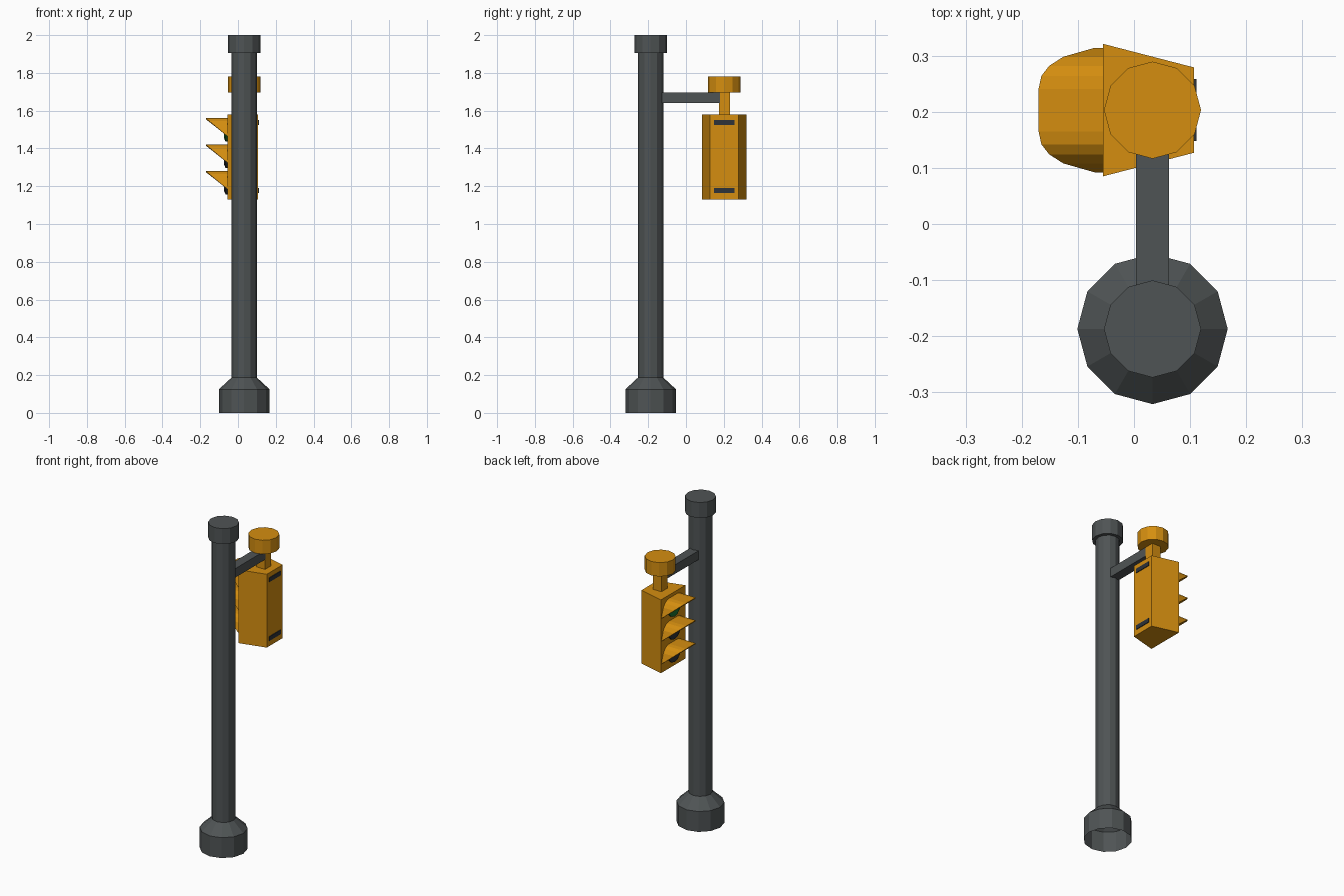
import bpy, math
from mathutils import Matrix, Vector

if "Cube" in bpy.data.objects:
    bpy.data.objects.remove(bpy.data.objects["Cube"])

CX, POLE_Y, HEAD_Y = 0.033, -0.187, 0.203


def material(name, rgb):
    m = bpy.data.materials.new(name)
    m.diffuse_color = (*rgb, 1)
    m.use_nodes = True
    m.node_tree.nodes["Principled BSDF"].inputs["Base Color"].default_value = m.diffuse_color
    return m


GREY = material("pole grey", (0.078, 0.088, 0.09))
YELLOW = material("signal yellow", (0.66, 0.27, 0.005))
DARK = material("dark glass", (0.026, 0.032, 0.04))
GREEN = material("green glass", (0.01, 0.17, 0.03))


def make(name, verts, faces, mat):
    me = bpy.data.meshes.new(name)
    me.from_pydata(verts, [], faces)
    me.materials.append(mat)
    ob = bpy.data.objects.new(name, me)
    bpy.context.collection.objects.link(ob)
    return ob


def lathe(name, profile, matrix, mat, close_bottom=True, n=12):
    """Turn (radius, height) points, listed bottom to top, around local z."""
    verts = [matrix @ Vector((r * math.cos(2 * math.pi * i / n),
                              r * math.sin(2 * math.pi * i / n), z))
             for r, z in profile for i in range(n)]
    faces = [(k * n + i, k * n + (i + 1) % n, (k + 1) * n + (i + 1) % n, (k + 1) * n + i)
             for k in range(len(profile) - 1) for i in range(n)]
    last = (len(profile) - 1) * n
    faces.append(tuple(range(last, last + n)))
    if close_bottom:
        faces.append(tuple(reversed(range(n))))
    return make(name, verts, faces, mat)


def prism(name, outline, z0, z1, mat):
    """Extrude a counter-clockwise xy outline from z0 to z1."""
    n = len(outline)
    verts = [(x, y, z) for z in (z0, z1) for x, y in outline]
    faces = [(i, (i + 1) % n, n + (i + 1) % n, n + i) for i in range(n)]
    faces += [tuple(reversed(range(n))), tuple(range(n, 2 * n))]
    return make(name, verts, faces, mat)


def box(name, x0, x1, y0, y1, z0, z1, mat):
    return prism(name, [(x0, y0), (x1, y0), (x1, y1), (x0, y1)], z0, z1, mat)


# Pole with flared open base and wider cap
lathe("pole", [(0.134, 0), (0.134, 0.125), (0.067, 0.187), (0.067, 1.905),
               (0.0865, 1.905), (0.0865, 2.0)],
      Matrix.Translation((CX, POLE_Y, 0)), GREY, close_bottom=False)

# Arm, hanger neck and round hanger cap
box("arm", CX - 0.029, CX + 0.029, -0.13, 0.18, 1.64, 1.695, GREY)
box("hanger_neck", CX - 0.029, CX + 0.029, HEAD_Y - 0.029, HEAD_Y + 0.029, 1.575, 1.7, YELLOW)
lathe("hanger_cap", [(0.0865, 1.695), (0.0865, 1.78)],
      Matrix.Translation((CX, HEAD_Y, 0)), YELLOW)

# Tapered signal housing
prism("signal_housing", [(-0.055, HEAD_Y - 0.118), (0.107, HEAD_Y - 0.076),
                         (0.107, HEAD_Y + 0.076), (-0.055, HEAD_Y + 0.118)],
      1.13, 1.58, YELLOW)

# Dark slots on the rear face
for i, z in enumerate((1.538, 1.177)):
    box(f"rear_slot_{i + 1}", 0.104, 0.111, HEAD_Y - 0.055, HEAD_Y + 0.055,
        z - 0.013, z + 0.013, DARK)

# Visors: half of the slanted arch as (half width, forward depth), then mirrored
half = [(0.111, 0.0), (0.111, 0.015), (0.095, 0.071), (0.079, 0.096), (0.061, 0.110), (0.038, 0.115)]
arch = half + [(-w, d) for w, d in reversed(half)]
to_front = Matrix.Rotation(-math.pi / 2, 4, 'Y')
for i, top in enumerate((1.56, 1.42, 1.28)):
    verts = []
    for w, d in arch:
        z = top - 0.096 * (1 - d / 0.115)
        verts += [(-0.053, HEAD_Y + w, z), (-0.055 - d, HEAD_Y + w, z)]
    faces = [(2 * k, 2 * k + 1, 2 * k + 3, 2 * k + 2) for k in range(len(arch) - 1)]
    visor = make(f"visor_{i + 1}", verts, faces, YELLOW)
    shell = visor.modifiers.new("shell", 'SOLIDIFY')
    shell.thickness, shell.offset = 0.006, -1

    # Round lens under each visor, only the top one lit
    lathe(f"lens_{i + 1}", [(0.057, 0), (0.057, 0.013), (0.042, 0.02)],
          Matrix.Translation((-0.053, HEAD_Y, top - 0.066)) @ to_front,
          GREEN if i == 0 else DARK)
